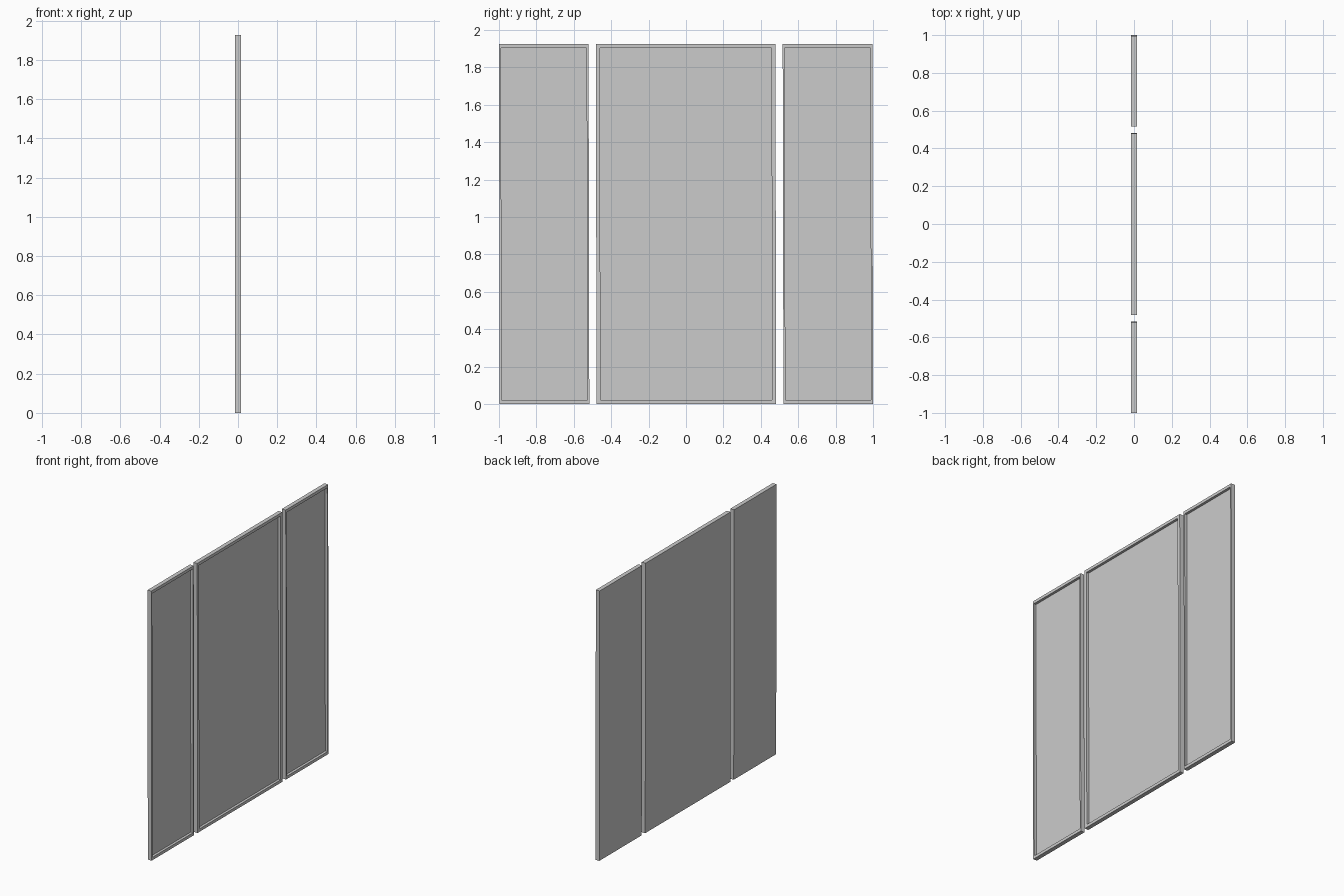
import bpy, bmesh

if "Cube" in bpy.data.objects:
    bpy.data.objects.remove(bpy.data.objects["Cube"])

HEIGHT, HALF_T = 1.926, 0.015   # panel height and half thickness
BORDER_Z, DEPTH = 0.021, 0.018  # rim height and tray depth
LEAN = 0.004                    # tiny sideways lean of the panels


def make_panel(name, y0, y1, border_y):
    """Shallow tray: flat back, thin raised rim facing +x."""
    bm = bmesh.new()

    def ring(x, by, bz):
        pts = [(y0 + by, bz), (y1 - by, bz),
               (y1 - by, HEIGHT - bz), (y0 + by, HEIGHT - bz)]
        return [bm.verts.new((x, y + LEAN * (0.5 - z / HEIGHT), z)) for y, z in pts]

    rings = [ring(-HALF_T, 0, 0), ring(HALF_T, 0, 0),
             ring(HALF_T, border_y, BORDER_Z),
             ring(HALF_T - DEPTH, border_y, BORDER_Z)]
    bm.faces.new(rings[0][::-1])
    bm.faces.new(rings[-1])
    for a, b in zip(rings, rings[1:]):
        for i in range(4):
            j = (i + 1) % 4
            bm.faces.new((a[i], a[j], b[j], b[i]))
    bmesh.ops.recalc_face_normals(bm, faces=bm.faces)
    mesh = bpy.data.meshes.new(name)
    bm.to_mesh(mesh)
    bm.free()
    obj = bpy.data.objects.new(name, mesh)
    bpy.context.collection.objects.link(obj)


# Wide middle panel and two half-width side panels
make_panel("center_panel", -0.48, 0.48, 0.021)
make_panel("side_panel_left", -0.998, -0.519, 0.0105)
make_panel("side_panel_right", 0.519, 0.998, 0.0105)
